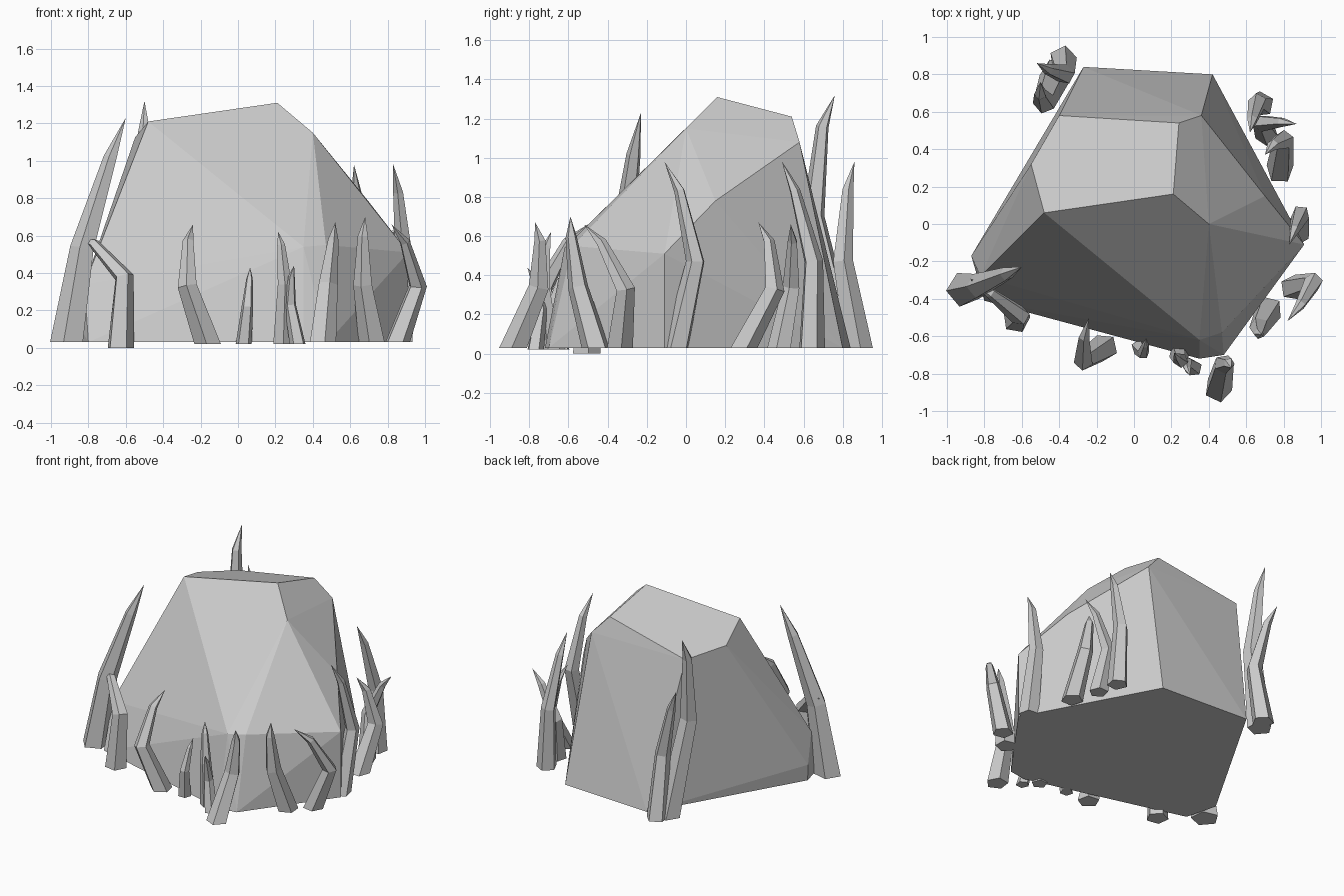
import bpy, bmesh, math
from mathutils import Vector


def finish(bm, name):
    bmesh.ops.recalc_face_normals(bm, faces=bm.faces[:])
    me = bpy.data.meshes.new(name)
    bm.to_mesh(me)
    bm.free()
    ob = bpy.data.objects.new(name, me)
    bpy.context.collection.objects.link(ob)
    return ob


# Faceted boulder: convex hull of its corner points
corners = [
    # sloping top
    (0.21, 0.16, 1.31), (0.24, 0.54, 1.21), (-0.40, 0.58, 1.08),
    (-0.55, 0.32, 1.126), (-0.48, 0.06, 1.21),
    # shoulders
    (0.36, 0.58, 1.08), (0.40, 0.0, 1.15), (0.70, 0.15, 0.78),
    (0.91, -0.11, 0.51), (0.47, -0.58, 0.55), (0.35, -0.62, 0.54),
    (-0.82, -0.28, 0.34), (-0.87, -0.17, 0.15),
    # footprint
    (-0.27, 0.84, 0.03), (0.42, 0.80, 0.03), (0.91, -0.11, 0.03),
    (0.48, -0.70, 0.03), (0.35, -0.72, 0.03), (-0.80, -0.41, 0.03),
    (-0.86, -0.18, 0.03),
]
bm = bmesh.new()
for c in corners:
    bm.verts.new(c)
bmesh.ops.convex_hull(bm, input=bm.verts[:])
bmesh.ops.dissolve_limit(bm, angle_limit=math.radians(1),
                         verts=bm.verts[:], edges=bm.edges[:])
finish(bm, "boulder")


def blade(name, radius, base, bend, tip, sides=5, turn=0.0):
    """Pointed, bent grass blade: three tapering rings and a tip."""
    base, bend, tip = Vector(base), Vector(bend), Vector(tip)
    shoulder = bend.lerp(tip, 0.6) + 0.13 * (bend - base)
    up = Vector((0, 0, 1))
    stations = [(base, up, 1.0), (bend, shoulder - base, 0.72),
                (shoulder, tip - bend, 0.4)]
    bm = bmesh.new()
    rings = []
    for centre, direction, scale in stations:
        rot = up.rotation_difference(direction)
        ring = []
        for i in range(sides):
            a = turn + 2 * math.pi * i / sides
            p = Vector((math.cos(a), math.sin(a), 0)) * radius * scale
            ring.append(bm.verts.new(centre + rot @ p))
        rings.append(ring)
    point = bm.verts.new(tip)
    bm.faces.new(rings[0])
    for i in range(sides):
        j = (i + 1) % sides
        for lo, hi in zip(rings, rings[1:]):
            bm.faces.new((lo[i], lo[j], hi[j], hi[i]))
        bm.faces.new((rings[-1][i], rings[-1][j], point))
    return finish(bm, name)


# Blades around the foot: radius, base, bend, tip
front = [
    (0.095, (-0.91, -0.35, 0.03), (-0.83, -0.33, 0.53), (-0.60, -0.23, 1.23)),
    (0.075, (-0.63, -0.51, 0.0), (-0.61, -0.49, 0.38), (-0.88, -0.29, 0.59)),
    (0.075, (-0.16, -0.66, 0.02), (-0.27, -0.73, 0.33), (-0.24, -0.50, 0.66)),
    (0.045, (0.03, -0.66, 0.02), (0.05, -0.69, 0.22), (0.065, -0.61, 0.43)),
    (0.055, (0.24, -0.69, 0.02), (0.25, -0.73, 0.34), (0.215, -0.69, 0.62)),
    (0.045, (0.32, -0.77, 0.02), (0.28, -0.74, 0.23), (0.30, -0.81, 0.44)),
    (0.075, (0.45, -0.88, 0.03), (0.48, -0.75, 0.34), (0.52, -0.77, 0.67)),
]
right = [
    (0.075, (0.72, -0.46, 0.03), (0.67, -0.55, 0.34), (0.68, -0.59, 0.70)),
    (0.07, (0.85, -0.34, 0.03), (0.96, -0.31, 0.33), (0.82, -0.52, 0.66)),
    (0.07, (0.87, -0.05, 0.03), (0.89, 0.05, 0.47), (0.83, -0.11, 0.98)),
    (0.075, (0.78, 0.29, 0.03), (0.80, 0.45, 0.33), (0.70, 0.37, 0.67)),
    (0.065, (0.71, 0.48, 0.03), (0.68, 0.54, 0.34), (0.87, 0.535, 0.66)),
    (0.07, (0.68, 0.64, 0.03), (0.66, 0.65, 0.47), (0.62, 0.49, 0.98)),
]
back = [
    (0.085, (-0.42, 0.80, 0.03), (-0.48, 0.65, 0.70), (-0.50, 0.76, 1.32)),
    (0.075, (-0.38, 0.88, 0.03), (-0.37, 0.80, 0.47), (-0.52, 0.86, 0.98)),
]
for side, blades in (("front", front), ("right", right), ("back", back)):
    for n, spec in enumerate(blades, 1):
        blade(f"{side}_grass_blade_{n}", *spec, turn=0.7 * n)
